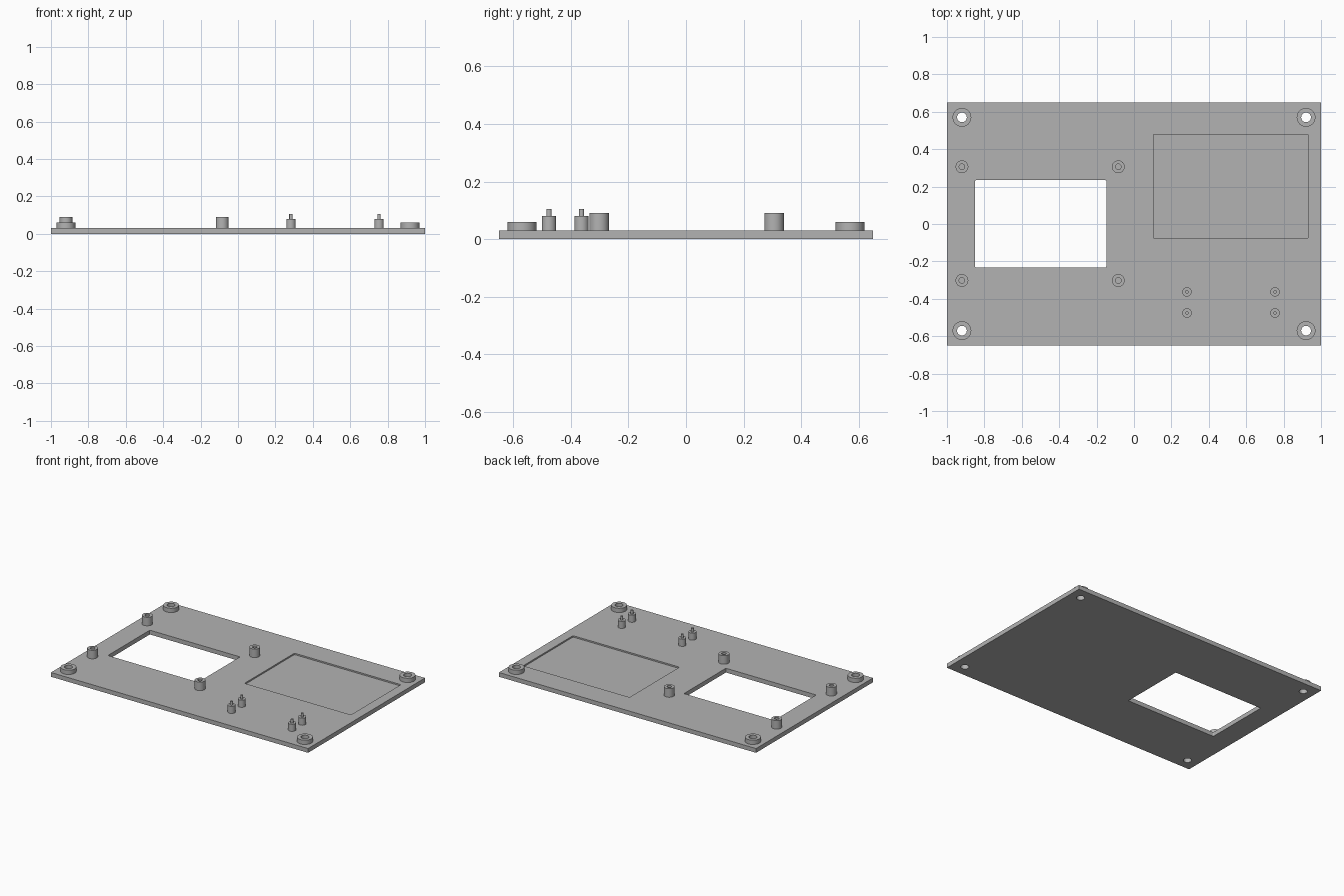
import bpy, bmesh, math

if "Cube" in bpy.data.objects:
    bpy.data.objects.remove(bpy.data.objects["Cube"])

T = 0.03            # plate thickness
SEG = 48

grey = bpy.data.materials.new("grey plastic")
grey.diffuse_color = (0.45, 0.45, 0.45, 1)
grey.use_nodes = True
grey.node_tree.nodes["Principled BSDF"].inputs["Base Color"].default_value = grey.diffuse_color


def finish(name, bm):
    mesh = bpy.data.meshes.new(name)
    bm.to_mesh(mesh)
    bm.free()
    mesh.materials.append(grey)
    ob = bpy.data.objects.new(name, mesh)
    bpy.context.collection.objects.link(ob)
    return ob


def box(name, x0, x1, y0, y1, z0, z1, corner=0.0):
    bm = bmesh.new()
    bmesh.ops.create_cube(bm, size=1)
    for v in bm.verts:
        v.co = ((x0 + x1) / 2 + v.co.x * (x1 - x0),
                (y0 + y1) / 2 + v.co.y * (y1 - y0),
                (z0 + z1) / 2 + v.co.z * (z1 - z0))
    if corner:
        upright = [e for e in bm.edges
                   if abs(e.verts[0].co.z - e.verts[1].co.z) > 1e-5]
        bmesh.ops.bevel(bm, geom=upright, offset=corner, segments=3,
                        profile=0.5, affect='EDGES')
    return finish(name, bm)


def lathe(name, x, y, profile):
    """Revolve (radius, z) points about a vertical axis at x, y."""
    bm = bmesh.new()
    verts = [bm.verts.new((x + r, y, z)) for r, z in profile]
    edges = [bm.edges.new(p) for p in zip(verts, verts[1:])]
    bmesh.ops.spin(bm, geom=verts + edges, cent=(x, y, 0), axis=(0, 0, 1),
                   angle=math.tau, steps=SEG)
    bmesh.ops.remove_doubles(bm, verts=bm.verts, dist=1e-5)
    bmesh.ops.recalc_face_normals(bm, faces=bm.faces)
    # closed underside is inside the plate, so orient by the top ring
    ob = finish(name, bm)
    bpy.ops.object.select_all(action='DESELECT')
    ob.select_set(True)
    bpy.context.view_layer.objects.active = ob
    bpy.ops.object.shade_smooth_by_angle(angle=math.radians(30))
    return ob


corners = [(sx * 0.92, sy * 0.57) for sx in (-1, 1) for sy in (-1, 1)]

# base plate with window, shallow recess and corner holes
plate = box("base_plate", -1, 1, -0.65, 0.65, 0, T)
cutters = [box("window_cutter", -0.85, -0.148, -0.232, 0.234, -0.1, 0.1, 0.005),
           box("recess_cutter", 0.104, 0.932, -0.076, 0.479, T - 0.01, 0.1, 0.005)]
for x, y in corners:
    bm = bmesh.new()
    bmesh.ops.create_cone(bm, cap_ends=True, segments=SEG, radius1=0.026,
                          radius2=0.026, depth=0.2)
    bmesh.ops.translate(bm, verts=bm.verts, vec=(x, y, 0))
    cutters.append(finish("hole_cutter", bm))
for c in cutters:
    c.hide_render = True
    mod = plate.modifiers.new("cut", 'BOOLEAN')
    mod.operation = 'DIFFERENCE'
    mod.solver = 'EXACT'
    mod.object = c
bpy.context.view_layer.objects.active = plate
for mod in list(plate.modifiers):
    bpy.ops.object.modifier_apply(modifier=mod.name)
for c in cutters:
    bpy.data.objects.remove(c)

# corner screw bosses, open through the plate
for x, y in corners:
    lathe("corner_boss", x, y, [(0.05, T), (0.05, 0.06), (0.026, 0.06),
                                (0.026, T), (0.05, T)])

# screen standoffs with blind screw holes
for x in (-0.92, -0.084):
    for y in (-0.302, 0.306):
        lathe("screen_standoff", x, y, [(0, T - 0.002), (0.034, T - 0.002),
                                        (0.034, 0.09), (0.015, 0.09),
                                        (0.015, T + 0.002), (0, T + 0.002)])

# small stepped locating pins
for x in (0.283, 0.754):
    for y in (-0.363, -0.476):
        lathe("locating_pin", x, y, [(0, T - 0.002), (0.025, T - 0.002),
                                     (0.025, 0.08), (0.009, 0.08),
                                     (0.009, 0.105), (0, 0.105)])
